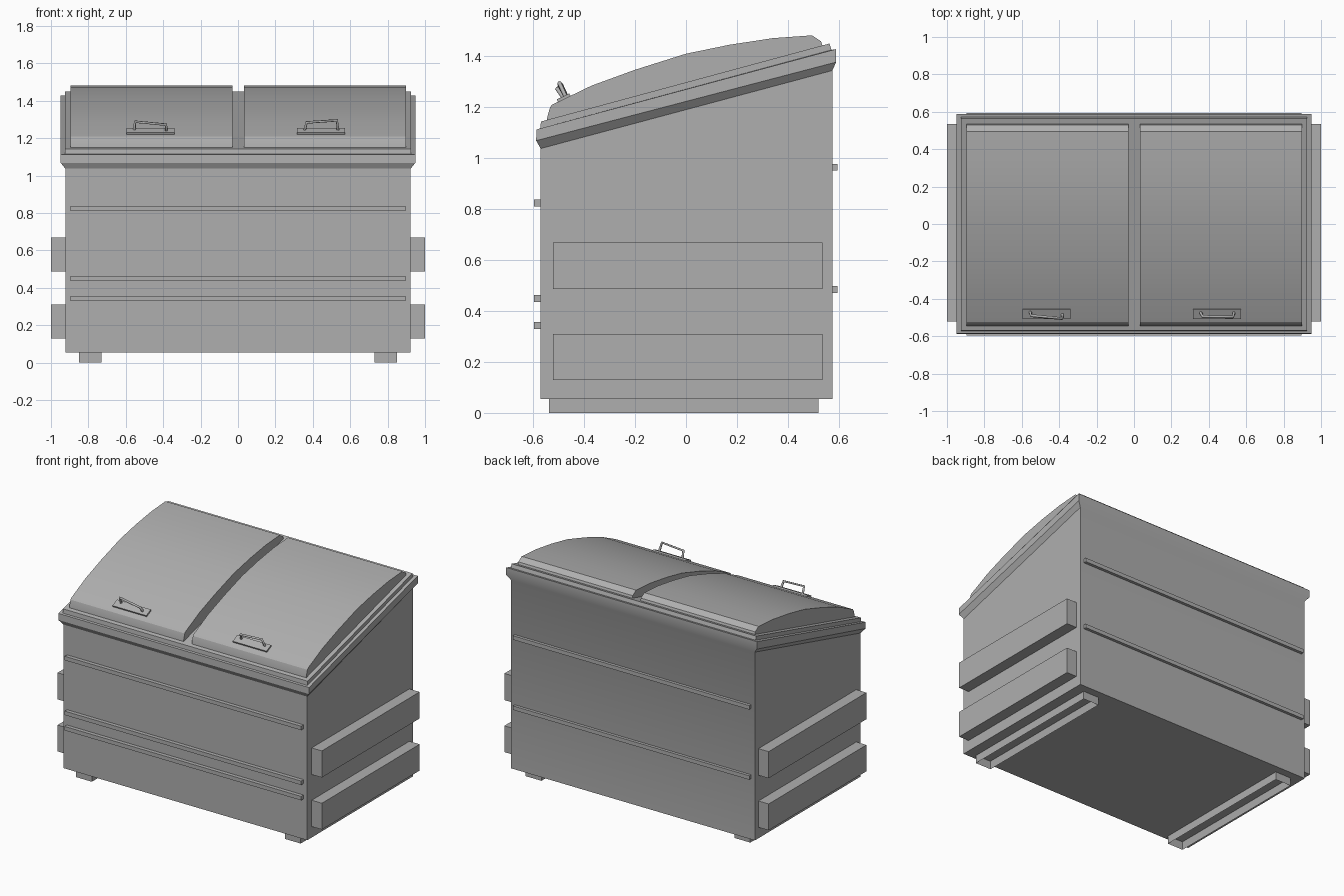
import bpy, bmesh
from math import atan2, radians
from mathutils import Matrix

if "Cube" in bpy.data.objects:
    bpy.data.objects.remove(bpy.data.objects["Cube"])

# Dark grey paint shared by every part
grey = bpy.data.materials.new("dark_grey")
grey.diffuse_color = (.43, .43, .43, 1)
grey.use_nodes = True
grey.node_tree.nodes["Principled BSDF"].inputs["Base Color"].default_value = grey.diffuse_color


def finish(name, bm, smooth=None):
    bmesh.ops.recalc_face_normals(bm, faces=bm.faces)
    me = bpy.data.meshes.new(name)
    bm.to_mesh(me)
    bm.free()
    me.materials.append(grey)
    ob = bpy.data.objects.new(name, me)
    bpy.context.collection.objects.link(ob)
    if smooth:
        bpy.ops.object.select_all(action='DESELECT')
        ob.select_set(True)
        bpy.context.view_layer.objects.active = ob
        bpy.ops.object.shade_smooth_by_angle(angle=radians(smooth))
    return ob


def loft(name, rings, smooth):
    """Stack of rectangles: (half width, front y, front z, back y, back z)."""
    bm = bmesh.new()
    loops = [[bm.verts.new(p) for p in ((-w, yf, zf), (w, yf, zf), (w, yb, zb), (-w, yb, zb))]
             for w, yf, zf, yb, zb in rings]
    for a, b in zip(loops, loops[1:]):
        for i in range(4):
            j = (i + 1) % 4
            bm.faces.new((a[i], a[j], b[j], b[i]))
    bm.faces.new(loops[0])
    bm.faces.new(loops[-1])
    return finish(name, bm, smooth)


def box(name, x0, x1, y0, y1, z0, z1, tilt=0, hollow=False):
    bm = bmesh.new()
    centre = Matrix.Translation(((x0 + x1) / 2, (y0 + y1) / 2, (z0 + z1) / 2))
    size = Matrix.Diagonal((x1 - x0, y1 - y0, z1 - z0, 1))
    bmesh.ops.create_cube(bm, size=1, matrix=centre @ Matrix.Rotation(tilt, 4, 'X') @ size)
    if hollow:  # recess the underside
        face = min(bm.faces, key=lambda f: f.calc_center_median().z)
        bmesh.ops.inset_individual(bm, faces=[face], thickness=0.012)
        bmesh.ops.translate(bm, verts=face.verts, vec=(0, 0, (z1 - z0) * 0.9))
    return finish(name, bm)


def extrude_x(name, profile, x0, x1):
    bm = bmesh.new()
    face = bm.faces.new([bm.verts.new((x0, y, z)) for y, z in profile])
    geom = bmesh.ops.extrude_face_region(bm, geom=[face])["geom"]
    bmesh.ops.translate(bm, vec=(x1 - x0, 0, 0),
                        verts=[v for v in geom if isinstance(v, bmesh.types.BMVert)])
    bmesh.ops.holes_fill(bm, edges=[e for e in bm.edges if e.is_boundary])
    return finish(name, bm, 17)


# Sloped-top container with flared rim and a stepped ledge; the shallow back flare is smooth
loft("body", [(.923, -.57, .055, .574, .055), (.923, -.57, 1.037, .574, 1.343),
              (.948, -.588, 1.068, .589, 1.376), (.948, -.586, 1.112, .589, 1.427),
              (.926, -.572, 1.115, .571, 1.424), (.926, -.569, 1.143, .563, 1.449)], 27.5)

# Two domed lids with a gap between them
lid_profile = [(-.545, 1.14), (-.545, 1.157), (-.533, 1.2), (-.525, 1.209), (-.37, 1.284),
               (-.2, 1.346), (0, 1.409), (.17, 1.444), (.34, 1.47), (.494, 1.481),
               (.53, 1.457), (.537, 1.435)]
extrude_x("left_lid", lid_profile, -.895, -.03)
extrude_x("right_lid", lid_profile, .032, .898)

# Horizontal ribs on front and back
for i, z in enumerate((.33, .435, .81)):
    box(f"front_rib_{i}", -.895, .895, -.596, -.56, z, z + .027)
for i, z in enumerate((.47, .95)):
    box(f"back_rib_{i}", -.895, .895, .56, .594, z, z + .027)

# Lifting sleeves and skids on both sides
for side, s in (("left", -1), ("right", 1)):
    for level, z0, z1 in (("lower", .13, .31), ("upper", .486, .668)):
        x0, x1 = sorted((s * .91, s * 1.0))
        box(f"{side}_{level}_sleeve", x0, x1, -.522, .535, z0, z1)
    x0, x1 = sorted((s * .73, s * .85))
    box(f"{side}_skid", x0, x1, -.537, .52, 0, .056, hollow=True)

# Lid handles: a plate lying on the lid and a bent bar
slope = atan2(.075, .155)
bars = {
    "left": (-.467, [(-.555, -.468, 1.24), (-.55, -.49, 1.288), (-.385, -.506, 1.272), (-.383, -.48, 1.235)]),
    "right": (.443, [(.356, -.472, 1.24), (.367, -.495, 1.284), (.529, -.497, 1.295), (.535, -.472, 1.24)]),
}
for side, (cx, pts) in bars.items():
    box(f"{side}_handle_plate", cx - .128, cx + .128, -.507, -.453, 1.23, 1.242, tilt=slope)
    cu = bpy.data.curves.new(f"{side}_handle_bar", 'CURVE')
    cu.dimensions = '3D'
    cu.bevel_depth = .008
    cu.bevel_resolution = 1
    cu.use_fill_caps = True
    cu.materials.append(grey)
    sp = cu.splines.new('POLY')
    sp.points.add(len(pts) - 1)
    for p, co in zip(sp.points, pts):
        p.co = (*co, 1)
    bpy.context.collection.objects.link(bpy.data.objects.new(f"{side}_handle_bar", cu))
